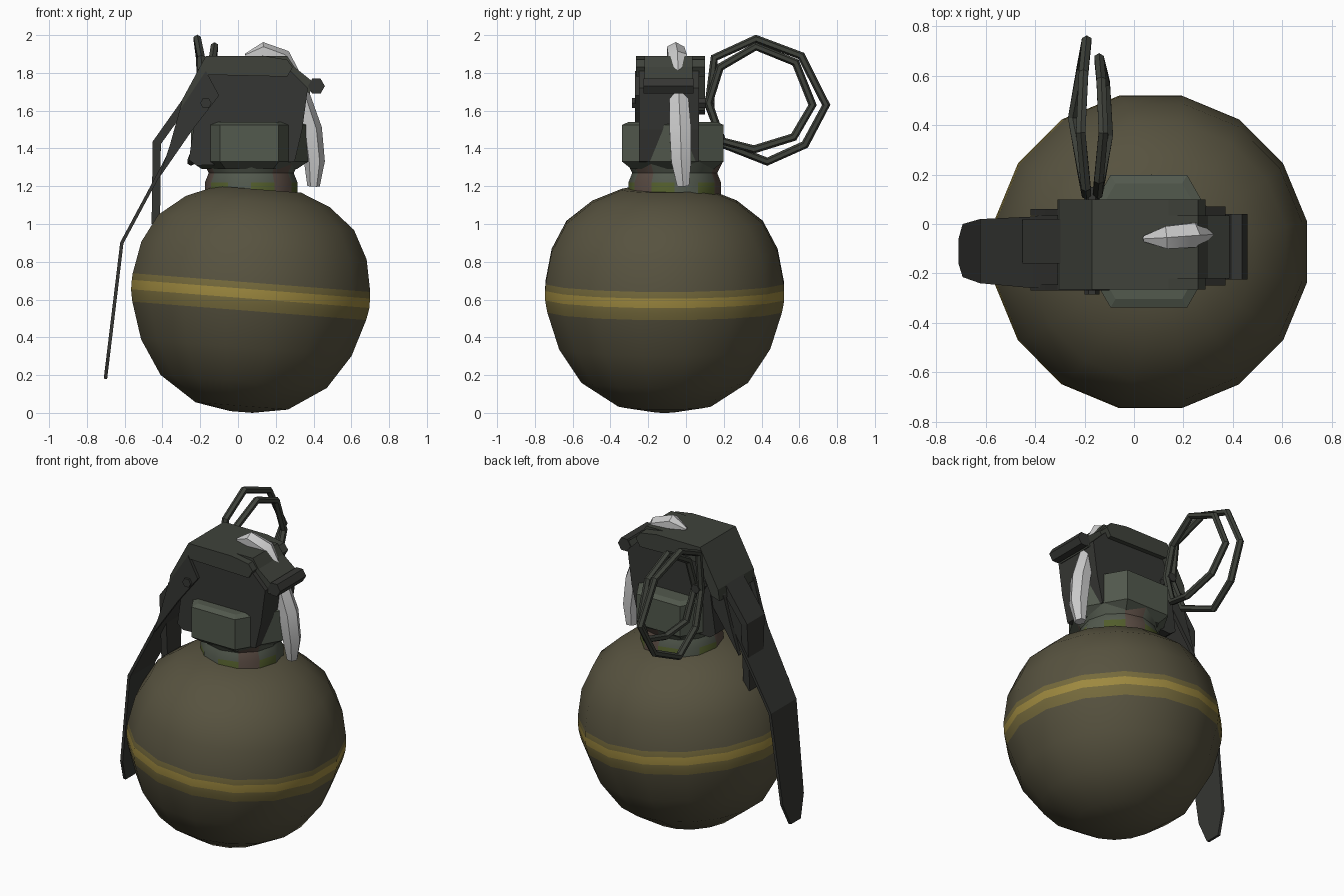
import bpy, bmesh, math
from mathutils import Vector, Matrix

if "Cube" in bpy.data.objects:
    bpy.data.objects.remove(bpy.data.objects["Cube"])


def mat(name, r, g, b):
    m = bpy.data.materials.new(name)
    m.diffuse_color = (r, g, b, 1)
    m.use_nodes = True
    m.node_tree.nodes["Principled BSDF"].inputs["Base Color"].default_value = m.diffuse_color
    return m


OLIVE = mat("olive", .095, .085, .05)
YELLOW = mat("yellow", .34, .25, .05)
DIM = mat("dim_yellow", .18, .145, .045)
STEEL = mat("dark_steel", .036, .037, .033)
LEVER = mat("dark_green", .05, .055, .044)
COLLAR = mat("grey_green", .085, .1, .075)
MOSS = mat("moss", .085, .11, .025)
BROWN = mat("brown", .1, .07, .055)
WHITE = mat("white", .6, .6, .59)


def finish(name, bm, mats, smooth=None):
    bmesh.ops.recalc_face_normals(bm, faces=bm.faces)
    me = bpy.data.meshes.new(name)
    bm.to_mesh(me)
    bm.free()
    ob = bpy.data.objects.new(name, me)
    bpy.context.collection.objects.link(ob)
    for m in mats:
        me.materials.append(m)
    if smooth:
        bpy.ops.object.select_all(action='DESELECT')
        ob.select_set(True)
        bpy.context.view_layer.objects.active = ob
        bpy.ops.object.shade_smooth_by_angle(angle=math.radians(smooth))
    return ob


def skin(bm, rings, closed=False, caps=True):
    """Join equal-sized vertex loops with quads; returns one face list per gap."""
    n, out = len(rings[0]), []
    for i in range(len(rings) if closed else len(rings) - 1):
        a, b = rings[i], rings[(i + 1) % len(rings)]
        out.append([bm.faces.new((a[k], a[(k + 1) % n], b[(k + 1) % n], b[k]))
                    for k in range(n)])
    if caps and not closed:
        bm.faces.new(rings[0])
        bm.faces.new(rings[-1])
    return out


def lathe(name, profile, n, centre, mats, bands=None, phase=0, tilt=0, smooth=None):
    """Turn (radius, z) points round the z axis; bands pick the material per gap."""
    bm = bmesh.new()
    rings = [[bm.verts.new((r * math.cos(phase + math.tau * k / n),
                            r * math.sin(phase + math.tau * k / n), z))
              for k in range(n)] for r, z in profile]
    gaps = skin(bm, rings)
    for i, faces in enumerate(gaps):
        for k, f in enumerate(faces):
            if bands:
                f.material_index = bands(i, k)
    bmesh.ops.transform(bm, verts=bm.verts, matrix=Matrix.Translation(centre)
                        @ Matrix.Rotation(tilt, 4, 'Y'))
    return finish(name, bm, mats, smooth)


def prism(name, pts, y0, y1, m):
    """Extrude an x-z outline along y."""
    bm = bmesh.new()
    skin(bm, [[bm.verts.new((x, y, z)) for x, z in pts] for y in (y0, y1)])
    return finish(name, bm, [m])


def tube(name, pts, radii, n, m, closed=False, flat=1, smooth=None):
    """Sweep an n-gon along a path lying near one plane."""
    bm, rings, c = bmesh.new(), [], len(pts)
    pts = [Vector(p) for p in pts]
    for i, p in enumerate(pts):
        a = pts[i - 1] if closed or i else p
        b = pts[(i + 1) % c] if closed or i < c - 1 else p
        t = (b - a).normalized()
        ref = Vector((1, 0, 0)) if closed else Vector((0, 1, 0))
        if abs(t.dot(ref)) > .9:
            ref = Vector((0, 0, 1))
        u = (ref - t * ref.dot(t)).normalized()
        v = t.cross(u)
        rings.append([bm.verts.new(p + radii[i] * (
            u * flat * math.cos(math.tau * (k + .5) / n) + v * math.sin(math.tau * (k + .5) / n)))
            for k in range(n)])
    skin(bm, rings, closed)
    return finish(name, bm, [m], smooth)


def strip(name, path, thick, m):
    """Bent plate through (x, z, y0, y1) stations."""
    bm = bmesh.new()
    rows = [[bm.verts.new((x, y, z)) for y in (y0, y1)] for x, z, y0, y1 in path]
    for a, b in zip(rows, rows[1:]):
        bm.faces.new((a[0], a[1], b[1], b[0]))
    ob = finish(name, bm, [m])
    s = ob.modifiers.new("thickness", 'SOLIDIFY')
    s.thickness = thick
    s.offset = 0
    return ob


# Round body with a soft-edged yellow band, leaning slightly
body = [(.06, -.607), (.25, -.575), (.45, -.445), (.57, -.265), (.633, -.07), (.64, -.035),
        (.645, -.005), (.645, .045), (.643, .08), (.61, .25), (.53, .40), (.39, .51), (.23, .575)]
lathe("round_body", body, 16, (.065, -.113, .61), [OLIVE, DIM, YELLOW],
      bands=lambda i, k: {4: 1, 5: 1, 6: 2, 7: 1}.get(i, 0),
      phase=math.pi / 16, tilt=math.radians(4.5), smooth=60)

# Scalloped neck with moss and brown patches
lathe("neck", [(.245, 1.08), (.245, 1.22), (.225, 1.27), (.26, 1.34)], 12, (.07, -.06, 0),
      [COLLAR, MOSS, BROWN],
      bands=lambda i, k: 2 if k % 4 == 2 else (1 if i == 0 and k % 2 else 0), smooth=30)

# Hexagonal collar
lathe("hex_collar", [(.25, 1.29), (.31, 1.33), (.31, 1.525), (.27, 1.54)], 6,
      (.06, -.07, 0), [COLLAR])

# Fuze housing
prism("fuze_housing", [(-.22, 1.31), (-.26, 1.34), (-.2, 1.75), (-.15, 1.81), (.28, 1.81),
                       (.37, 1.72), (.34, 1.5), (.3, 1.33)], -.25, .07, STEEL)

# Lever head: folded cap over the housing and its narrower nose
prism("lever_head", [(-.31, 1.58), (-.3, 1.65), (-.17, 1.89), (.14, 1.89), (.26, 1.87),
                     (.29, 1.83), (.26, 1.78), (-.16, 1.79), (-.25, 1.6)], -.265, .1, LEVER)
prism("lever_nose", [(.1, 1.89), (.26, 1.89), (.3, 1.83), (.4, 1.75), (.38, 1.69),
                     (.26, 1.77)], -.22, .035, LEVER)

# Long lever blade with two side flanges
strip("lever_blade", [(-.2, 1.74, -.26, .07), (-.3, 1.5, -.26, .05), (-.4, 1.3, -.26, .03),
                      (-.615, .9, -.24, .02), (-.685, .32, -.215, 0),
                      (-.702, .18, -.16, -.06)], .018, STEEL)
for side, y in (("front", -.27), ("back", .035)):
    prism("lever_flange_" + side, [(-.31, 1.6), (-.17, 1.81), (-.1, 1.68), (-.24, 1.5),
                                   (-.42, 1.24), (-.36, 1.42)], y, y + .025, STEEL)

# Short inner strap behind the lever
strip("inner_strap", [(-.28, 1.64, -.16, .02), (-.43, 1.43, -.16, .02),
                      (-.435, 1.0, -.13, 0)], .045, STEEL)

# Hinge pin at the nose and pull pin through the housing
tube("hinge_pin", [(.415, -.225, 1.73), (.415, .04, 1.73)], [.045] * 2, 6, STEEL)
tube("pull_pin", [(-.17, -.285, 1.64), (-.17, .15, 1.64)], [.03] * 2, 6, STEEL)

# Two splayed octagonal pull rings
outer = [(.15, 1.88), (.37, 1.98), (.61, 1.89), (.742, 1.63), (.63, 1.42), (.43, 1.33),
         (.2, 1.42), (.12, 1.63)]
inner = [(.18, 1.83), (.37, 1.94), (.58, 1.855), (.67, 1.63), (.57, 1.46), (.36, 1.395),
         (.19, 1.44), (.12, 1.64)]
for name, loop, sign in (("outer_pull_ring", outer, -1), ("inner_pull_ring", inner, 1)):
    pts = []
    for y, z in loop:
        spread = .02 + .045 * max(0, 1 - abs(y - .43) / .33) * (1.3 if z < 1.63 else .7)
        pts.append((-.17 + sign * spread, y, z))
    tube(name, pts, [.022] * 8, 6, LEVER, closed=True)

# White tape draped over the top and down the side
tube("white_tape", [(.04, -.06, 1.89), (.13, -.055, 1.915), (.23, -.045, 1.88),
                    (.32, -.04, 1.71), (.385, -.03, 1.5), (.405, -.025, 1.33),
                    (.4, -.015, 1.2)],
     [.012, .048, .052, .05, .06, .055, .033], 6, WHITE, flat=1.1, smooth=40)
